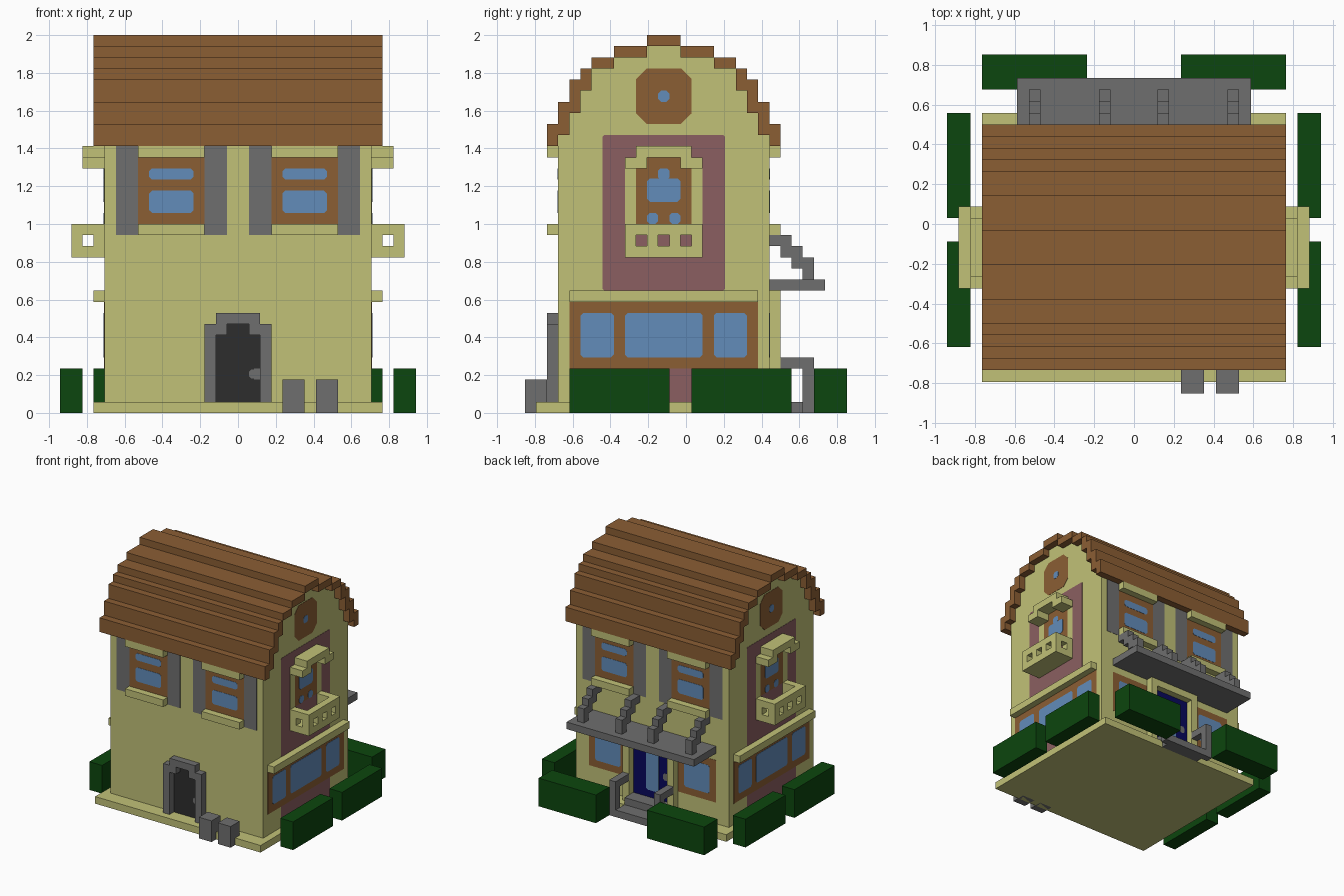
import bpy, bmesh
from mathutils import Vector

if "Cube" in bpy.data.objects:
    bpy.data.objects.remove(bpy.data.objects["Cube"])

V = 2 / 34          # one block
MID = -2.0          # y of the ridge, in blocks
HALF_W = 12         # half width of the walls
FRONT, BACK = MID - 9.5, MID + 9.5


def material(name, rgb):
    lin = [(c / 255 / 12.92) if c < 11 else ((c / 255 + 0.055) / 1.055) ** 2.4 for c in rgb]
    m = bpy.data.materials.new(name)
    m.use_nodes = True
    m.diffuse_color = (*lin, 1)
    m.node_tree.nodes["Principled BSDF"].inputs["Base Color"].default_value = (*lin, 1)
    return m


CREAM = material("cream_plaster", (193, 193, 119))
BROWN = material("brown_wood", (139, 94, 52))
GREY = material("grey_stone", (111, 111, 111))
GLASS = material("blue_glass", (98, 140, 186))
GREEN = material("hedge_green", (12, 70, 14))
MAUVE = material("mauve_panel", (139, 95, 97))
DARK = material("charcoal_door", (45, 45, 45))
NAVY = material("navy_door", (8, 8, 92))


def finish(bm, name, mat, mirror):
    bmesh.ops.recalc_face_normals(bm, faces=bm.faces)
    bmesh.ops.scale(bm, vec=(V, V, V), verts=bm.verts)
    me = bpy.data.meshes.new(name)
    bm.to_mesh(me)
    bm.free()
    me.materials.append(mat)
    ob = bpy.data.objects.new(name, me)
    bpy.context.collection.objects.link(ob)
    if mirror:
        ob.modifiers.new("mirror", "MIRROR").use_axis[0] = True
    return ob


def prism(bm, points, push):
    """Extrude a flat outline along a vector."""
    face = bm.faces.new([bm.verts.new(p) for p in points])
    ext = bmesh.ops.extrude_face_region(bm, geom=[face])
    bmesh.ops.translate(bm, vec=push, verts=[g for g in ext["geom"] if isinstance(g, bmesh.types.BMVert)])


def boxes(name, mat, specs, mirror=True):
    """Boxes given as x0, x1, y0, y1, z0, z1 in blocks."""
    bm = bmesh.new()
    for x0, x1, y0, y1, z0, z1 in specs:
        prism(bm, [(x0, y0, z0), (x1, y0, z0), (x1, y1, z0), (x0, y1, z0)], (0, 0, z1 - z0))
    return finish(bm, name, mat, mirror)


def plates(name, mat, wall, layer, rects, mirror=True):
    """Thin chamfered panels u0, u1, z0, z1, chamfer on a wall; u is x, or y from the ridge."""
    h = 0.035 * layer
    place, out = {
        "side": (lambda u, z: (HALF_W, u + MID, z), Vector((h, 0, 0))),
        "front": (lambda u, z: (u, FRONT, z), Vector((0, -h, 0))),
        "back": (lambda u, z: (u, BACK, z), Vector((0, h, 0))),
    }[wall]
    bm = bmesh.new()
    for u0, u1, z0, z1, c in rects:
        if c:
            pts = [(u0 + c, z0), (u1 - c, z0), (u1, z0 + c), (u1, z1 - c),
                   (u1 - c, z1), (u0 + c, z1), (u0, z1 - c), (u0, z0 + c)]
        else:
            pts = [(u0, z0), (u1, z0), (u1, z1), (u0, z1)]
        prism(bm, [place(*p) for p in pts], out)
    return finish(bm, name, mat, mirror)


# Foundation
boxes("foundation", CREAM, [(-13, 13, -13.5, 9.5, 0, 1)], False)

# Roof steps: inner and outer distance from the ridge, underside, top
steps = [(9.5, 10.5, 24, 26), (8.5, 9.5, 25, 28), (7.5, 8.5, 27, 30), (6.5, 7.5, 29, 31),
         (4.5, 6.5, 31, 32), (1.5, 4.5, 32, 33), (0, 1.5, 33, 34)]
roof = []
for a, b, z0, z1 in steps[:-1]:
    roof += [(-13, 13, MID + a, MID + b, z0, z1), (-13, 13, MID - b, MID - a, z0, z1)]
boxes("roof", BROWN, roof + [(-13, 13, MID - 1.5, MID + 1.5, 33, 34)], False)

# Walls with stepped gables filling the roof
half = [(9.5, 1)]
for a, b, z0, z1 in steps[1:]:
    half += [(b, z0), (a, z0)]
half = half[:-1]
outline = half + [(-d, z) for d, z in reversed(half)]
bm = bmesh.new()
prism(bm, [(-HALF_W, MID + d, z) for d, z in outline], (2 * HALF_W, 0, 0))
finish(bm, "walls", CREAM, False)

# Side walls: panels, gable window, balcony door, shop window
plates("side_panel", MAUVE, "side", 1, [(-5.5, 5.5, 11, 25, 0.15), (-5.5, 5.5, 1, 4, 0)])
plates("gable_window_frame", BROWN, "side", 1, [(-2.5, 2.5, 26, 31, 0.95)])
plates("gable_window_glass", GLASS, "side", 2, [(-0.5, 0.5, 28, 29, 0.25)])
plates("balcony_door_surround", CREAM, "side", 2, [(-3.5, -2.5, 16, 22, 0), (2.5, 3.5, 16, 22, 0)])
plates("balcony_door_frame", BROWN, "side", 2, [(-2.5, 2.5, 17, 22, 0), (-1.5, 1.5, 22, 23, 0)])
plates("balcony_door_glass", GLASS, "side", 3,
       [(-1.5, 1.5, 19, 21.1, 0.25), (-0.5, 0.5, 21, 22, 0.2),
        (-1.5, -0.5, 17, 18, 0.25), (0.5, 1.5, 17, 18, 0.25)])
plates("side_window_frame", BROWN, "side", 2, [(-8.5, 8.5, 4, 10, 0)])
plates("side_window_glass", GLASS, "side", 3,
       [(-7.5, -4.5, 5, 9, 0.25), (-3.5, 3.5, 5, 9, 0.25), (4.5, 7.5, 5, 9, 0.25)])
boxes("side_ledge", CREAM, [(12, 13, MID - 8.5, MID + 8.5, 10, 11)])

# Canopy over each balcony door
canopy = [(12, 14, MID - 2.5, MID + 2.5, 23, 24)]
for a, b in ((-3.5, -1.5), (1.5, 3.5)):
    canopy.append((12, 14, MID + a, MID + b, 22, 23))
boxes("balcony_canopy", CREAM, canopy)

# Side balconies with pierced railings
rail = [(12, 15, MID - 3.5, MID + 3.5, 14, 15), (14, 15, MID - 3.5, MID + 3.5, 16, 17)]
for d in (-3.5, -1.5, 0.5, 2.5):
    rail.append((14, 15, MID + d, MID + d + 1, 15, 16))
for d in (-3.5, 2.5):
    rail += [(12, 14, MID + d, MID + d + 1, 16, 17), (12, 13, MID + d, MID + d + 1, 15, 16)]
boxes("side_balcony", CREAM, rail)

# Upper windows with shutters, sills and headers on both long walls
for wall, y0, y1 in (("front", FRONT - 1, FRONT), ("back", BACK, BACK + 1)):
    plates(wall + "_shutters", GREY, wall, 1, [(1, 3, 16, 24, 0), (9, 11, 16, 24, 0)])
    plates(wall + "_window_frames", BROWN, wall, 1, [(3, 9, 17, 23, 0)])
    plates(wall + "_window_glass", GLASS, wall, 2, [(4, 8, 18, 20, 0.25), (4, 8, 21, 22, 0.25)])
    boxes(wall + "_sills_and_headers", CREAM, [(3, 9, y0, y1, z, z + 1) for z in (16, 23)])

# Front door with stone portal
boxes("front_portal", GREY, [(-3, -2, FRONT - 1, FRONT, 1, 8), (2, 3, FRONT - 1, FRONT, 1, 8),
                             (-2, -1, FRONT - 1, FRONT, 7, 8), (1, 2, FRONT - 1, FRONT, 7, 8),
                             (-2, 2, FRONT - 1, FRONT, 8, 9)], False)
plates("front_door", DARK, "front", 1, [(-2, 2, 1, 7, 0), (-1, 1, 7, 8, 0)], False)
plates("front_door_handle", GREY, "front", 2, [(1.45, 2, 3, 4, 0), (1, 1.6, 3.1, 3.9, 0.2)], False)
boxes("front_bins", GREY, [(x, x + 2, -14.5, -12.5, 0, 3) for x in (4, 7)], False)

# Back door, pillars and ground floor windows
plates("back_door", NAVY, "back", 1, [(-3, 3, 1, 10, 0)], False)
plates("back_door_glass", GLASS, "back", 2, [(-1, 1, 3, 9, 0.25)], False)
plates("back_door_handle", GREY, "back", 2, [(-2.5, -1.7, 5, 6, 0.2)], False)
boxes("back_pillars", CREAM, [(3, 4, BACK, BACK + 1, 1, 11)])
boxes("back_lintel", CREAM, [(-3, 3, BACK, BACK + 1, 10, 11)], False)
plates("back_lower_frames", BROWN, "back", 1, [(4, 10, 4, 10, 0)])
plates("back_lower_glass", GLASS, "back", 2, [(5, 9, 5, 9, 0.25)])

# Back balcony slab with stepped brackets
boxes("back_balcony_slab", GREY, [(-10, 10, BACK, 12.5, 11, 12)], False)
bracket = [(7.5, 9.5, 15, 16), (8.5, 10.5, 14, 15), (9.5, 11.5, 13, 14), (10.5, 11.5, 12, 13)]
boxes("back_brackets", GREY, [(x, x + 1, *b) for x in (2, 8) for b in bracket])

# Porch steps and handrails
boxes("porch_steps", GREY, [(-3, 3, 9.5, 11.5, 0, 1), (-3, 3, BACK, 9.5, 1, 2)], False)
boxes("porch_handrails", GREY, [(3, 4, 8.5, 11.5, 4, 5), (3, 4, 10.5, 11.5, 0, 4)])

# Hedges
boxes("hedges", GREEN, [(4, 13, 11.5, 14.5, 0, 4), (14, 16, 0.5, 9.5, 0, 4), (14, 16, -10.5, -1.5, 0, 4)])
